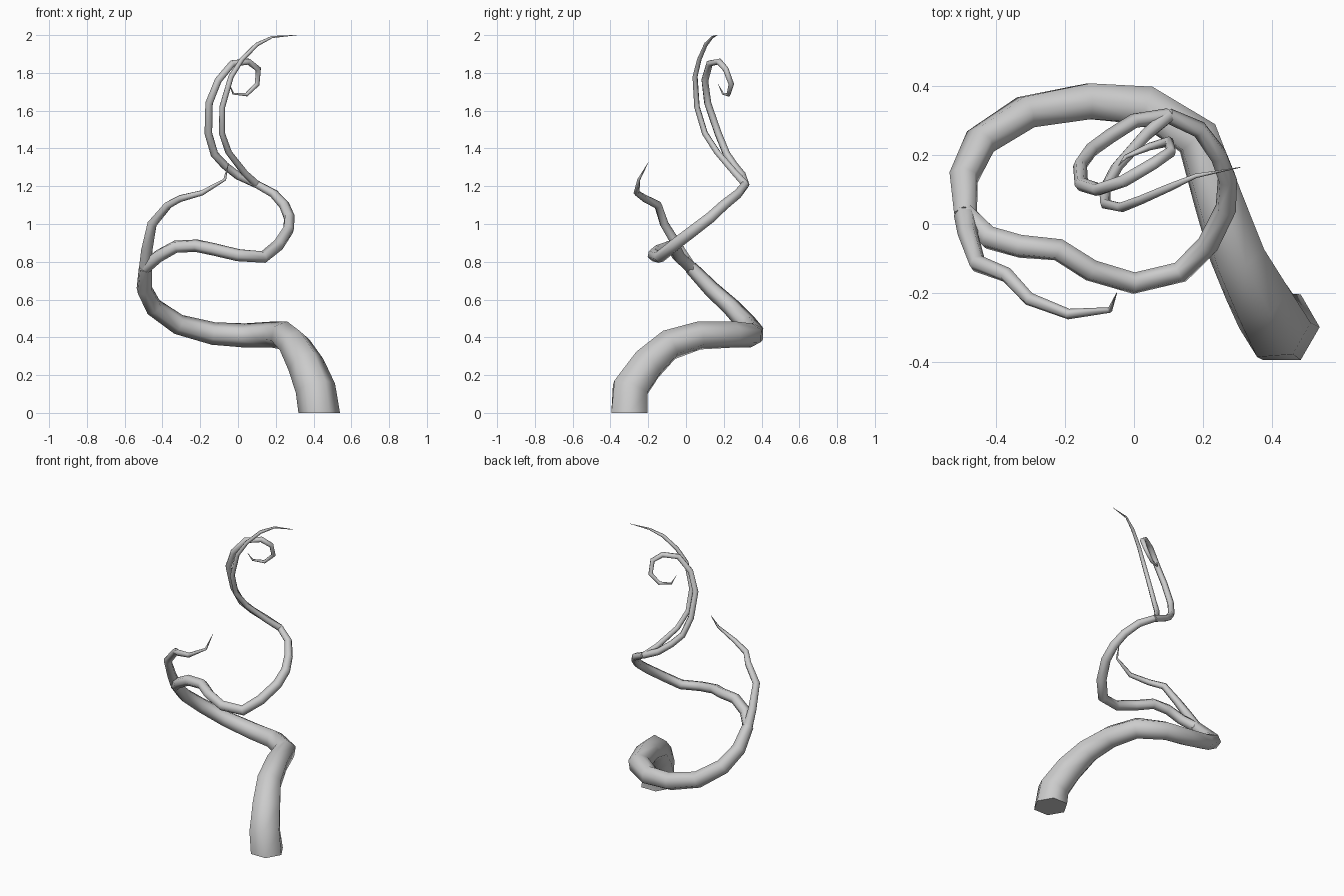
import bpy
import bmesh
import math
from mathutils import Vector

SIDES = 6

default_cube = bpy.data.objects.get("Cube")
if default_cube:
    bpy.data.objects.remove(default_cube, do_unlink=True)

# One plain grey for the whole vine
grey = bpy.data.materials.new("vine grey")
grey.use_nodes = True
colour = (0.6, 0.6, 0.6, 1)
grey.diffuse_color = colour
grey.node_tree.nodes["Principled BSDF"].inputs["Base Color"].default_value = colour


def sample(values, t):
    """Linear interpolation through a short list of values, t from 0 to 1."""
    place = t * (len(values) - 1)
    low = min(int(place), len(values) - 2)
    return values[low] + (values[low + 1] - values[low]) * (place - low)


def tube(name, path, radii, start_direction=None):
    """Sweep a tapering hexagon along a path, keeping it free of twist."""
    points = [Vector(p) for p in path]
    last = len(points) - 1
    bm = bmesh.new()
    side = Vector((1, 0, 0))
    rings = []
    for i, point in enumerate(points):
        incoming = (point - points[max(i - 1, 0)]).normalized()
        outgoing = (points[min(i + 1, last)] - point).normalized()
        tangent = (incoming + outgoing).normalized()
        if i == 0 and start_direction:
            tangent = Vector(start_direction)
        side = (side - tangent * side.dot(tangent)).normalized()
        up = tangent.cross(side)
        radius = sample(radii, i / last)
        ring = []
        for k in range(SIDES):
            angle = math.tau * k / SIDES
            offset = side * math.cos(angle) + up * math.sin(angle)
            ring.append(bm.verts.new(point + offset * radius))
        rings.append(ring)
    for lower, upper in zip(rings, rings[1:]):
        for k in range(SIDES):
            n = (k + 1) % SIDES
            bm.faces.new((lower[k], lower[n], upper[n], upper[k]))
    bm.faces.new(reversed(rings[0]))
    bm.faces.new(rings[-1])
    mesh = bpy.data.meshes.new(name)
    bm.to_mesh(mesh)
    bm.free()
    mesh.materials.append(grey)
    vine = bpy.data.objects.new(name, mesh)
    bpy.context.scene.collection.objects.link(vine)
    bpy.ops.object.select_all(action="DESELECT")
    vine.select_set(True)
    bpy.context.view_layer.objects.active = vine
    bpy.ops.object.shade_smooth_by_angle(angle=math.radians(65))
    return vine


# Places where the vine forks
side_fork = (-.49, .025, .77)
top_fork = (.1, .315, 1.21)

# Thick stem, rising from the ground and sweeping round the back
tube("thick_stem", [
    (.43, -.3, 0), (.41, -.295, .13), (.36, -.205, .255), (.3, -.09, .36),
    (.245, .07, .41), (.185, .25, .415), (.035, .345, .41),
    (-.13, .357, .42), (-.315, .325, .468), (-.447, .24, .56),
    (-.496, .135, .655), side_fork,
], [.11, .107, .098, .085, .076, .07, .064, .06, .054, .049, .044, .036],
    start_direction=(0, 0, 1))

# Middle stem, crossing the front and climbing the left side
tube("middle_stem", [
    side_fork, (-.42, -.04, .83), (-.33, -.065, .88), (-.22, -.075, .885),
    (-.125, -.135, .865), (0, -.172, .835), (.135, -.14, .825),
    (.215, -.06, .89), (.267, .045, .97), (.272, .13, 1.035),
    (.245, .2, 1.1), (.19, .275, 1.16), top_fork,
], [.036, .034, .033, .032, .029, .022])

# Thin side shoot
tube("side_shoot", [
    side_fork, (-.483, -.03, .86), (-.455, -.115, 1), (-.37, -.148, 1.1),
    (-.305, -.218, 1.135), (-.19, -.262, 1.165), (-.07, -.25, 1.235),
    (-.05, -.2, 1.325),
], [.034, .024, .018, .001])

# Curled tendril
tube("curled_tendril", [
    top_fork, (0, .3, 1.255), (-.07, .255, 1.31), (-.125, .215, 1.37),
    (-.157, .17, 1.48), (-.153, .115, 1.64), (-.105, .1, 1.76),
    (-.03, .125, 1.85), (.055, .175, 1.86), (.107, .21, 1.82),
    (.102, .24, 1.74), (.045, .225, 1.685), (-.025, .195, 1.69),
    (-.045, .17, 1.74),
], [.022, .021, .02, .018, .014, .001])

# Straight-tipped tendril
tube("open_tendril", [
    top_fork, (.035, .26, 1.27), (-.05, .165, 1.38), (-.085, .1, 1.48),
    (-.083, .058, 1.62), (-.037, .048, 1.78), (.02, .07, 1.87),
    (.1, .105, 1.95), (.18, .14, 1.99), (.31, .165, 2),
], [.022, .018, .016, .014, .011, .001])
